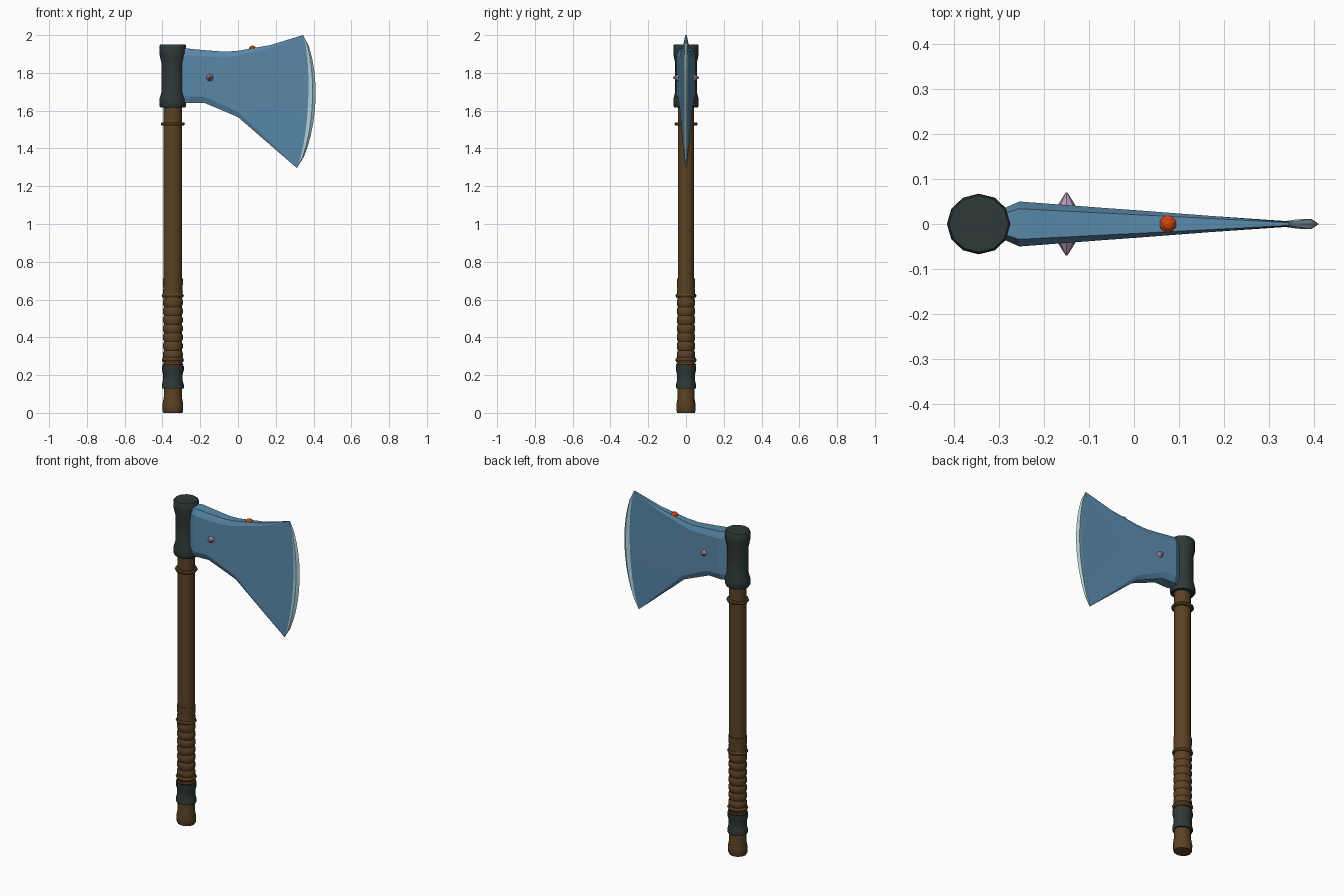
import bpy, bmesh, math
from mathutils import Matrix

if "Cube" in bpy.data.objects:
    bpy.data.objects.remove(bpy.data.objects["Cube"], do_unlink=True)

AXIS = -0.345  # x of the handle


def material(name, r, g, b):
    m = bpy.data.materials.new(name)
    m.use_nodes = True
    m.diffuse_color = (r, g, b, 1)
    m.node_tree.nodes["Principled BSDF"].inputs["Base Color"].default_value = (r, g, b, 1)
    return m


wood = material("brown wood", 0.105, 0.054, 0.018)
iron = material("dark iron", 0.028, 0.040, 0.040)
steel = material("blue steel", 0.10, 0.25, 0.40)
honed = material("pale honed steel", 0.42, 0.62, 0.68)
ember = material("orange gem", 0.62, 0.06, 0.005)
mauve = material("mauve stud", 0.48, 0.30, 0.45)


def finish(bm, name, mat, smooth=None):
    bmesh.ops.remove_doubles(bm, verts=bm.verts, dist=0.00005)
    bmesh.ops.recalc_face_normals(bm, faces=bm.faces)
    mesh = bpy.data.meshes.new(name)
    bm.to_mesh(mesh)
    bm.free()
    mesh.materials.append(mat)
    ob = bpy.data.objects.new(name, mesh)
    bpy.context.collection.objects.link(ob)
    if smooth:
        bpy.ops.object.select_all(action='DESELECT')
        bpy.context.view_layer.objects.active = ob
        ob.select_set(True)
        bpy.ops.object.shade_smooth_by_angle(angle=math.radians(smooth))
    return ob


def skin(bm, loops, caps=True):
    """Join closed loops of points with quads and cap both ends."""
    rings = [[bm.verts.new(p) for p in loop] for loop in loops]
    n = len(rings[0])
    for a, b in zip(rings, rings[1:]):
        for i in range(n):
            j = (i + 1) % n
            bm.faces.new((a[i], a[j], b[j], b[i]))
    if caps:
        bm.faces.new(rings[0])
        bm.faces.new(rings[-1])


def lathe(name, mat, profile, depth=0.92, sides=12):
    """Turn (radius, z) points round the handle axis, flattened in y."""
    turn = [math.tau * i / sides for i in range(sides)]
    bm = bmesh.new()
    skin(bm, [[(AXIS + r * math.cos(a), r * depth * math.sin(a), z) for a in turn]
              for r, z in profile])
    return finish(bm, name, mat, 40)


def ring(name, z, radius, half):
    lathe(name, wood, [(0.04, z - half), (radius - half / 2, z - half), (radius, z),
                       (radius - half / 2, z + half), (0.04, z + half)], 0.96)


# Handle
lathe("shaft", wood, [(0.049, 0.6), (0.049, 1.64)], 0.88)
lathe("pommel", wood, [(0.050, 0), (0.054, 0.008), (0.055, 0.045), (0.048, 0.085), (0.048, 0.15)])

# Wrapped grip with a row of swellings
grip = [(0.049, 0.24)]
start, pitch, count = 0.285, 0.046, 7
for k in range(count):
    z = start + k * pitch
    grip += [(0.047, z), (0.053, z + pitch * 0.3), (0.053, z + pitch * 0.7)]
grip += [(0.048, start + count * pitch), (0.053, 0.64), (0.050, 0.66), (0.053, 0.68), (0.053, 0.712)]
lathe("grip", wood, grip)

ring("neck_ring", 1.53, 0.064, 0.008)
ring("grip_top_ring", 0.62, 0.059, 0.010)
ring("grip_bottom_ring", 0.28, 0.059, 0.012)
ring("collar_ring", 0.255, 0.056, 0.006)

# Iron fittings
lathe("lower_collar", iron, [(0.058, 0.13), (0.058, 0.15), (0.052, 0.17),
                             (0.052, 0.205), (0.058, 0.225), (0.058, 0.248)])
lathe("head_socket", iron, [(0.066, 1.618), (0.071, 1.625), (0.071, 1.66), (0.060, 1.70),
                            (0.060, 1.85), (0.070, 1.895), (0.070, 1.945), (0.066, 1.95)], 0.95)

# Blade: chamfered sections running out to a curved edge
ROWS = 13
TOP, BOTTOM = (0.344, 2.0), (0.312, 1.296)


def arc(t, bulge):
    x = BOTTOM[0] + (TOP[0] - BOTTOM[0]) * t
    return x + bulge * max(0, 4 * t * (1 - t)) ** 0.75, BOTTOM[1] + (TOP[1] - BOTTOM[1]) * t


def section(cheek, low, high, half, rim):
    """Closed loop from front cheek points plus narrower rims above and below."""
    front = [(x, -half, z) for x, z in cheek]
    back = [(x, half, z) for x, z in reversed(cheek)]
    (hx, hz), (lx, lz) = high, low
    return (front + [(hx, -rim, hz), (hx, rim, hz)] + back
            + [(lx, rim, lz), (lx, -rim, lz)])


steps = [i / (ROWS - 1) for i in range(ROWS)]
# x, bottom z, top z, half thickness, chamfer inset
stations = [(-0.30, 1.64, 1.930, 0.030, 0.036),
            (-0.255, 1.64, 1.928, 0.050, 0.036),
            (-0.175, 1.64, 1.920, 0.044, 0.034),
            (-0.07, 1.596, 1.912, 0.036, 0.030),
            (0.0, 1.566, 1.917, 0.031, 0.026),
            (0.17, 1.419, 1.947, 0.018, 0.014)]
loops = []
for x, zb, zt, half, inset in stations:
    cheek = [(x, zb + inset + (zt - zb - 2 * inset) * t) for t in steps]
    loops.append(section(cheek, (x, zb), (x, zt), half, half * 0.68))
loops.append(section([arc(t, 0.045) for t in steps], BOTTOM, TOP, 0.004, 0.003))
bm = bmesh.new()
skin(bm, loops)
finish(bm, "blade", steel, 12)

# Honed cutting edge, a slim lens along the arc
bm = bmesh.new()
lens = []
for t in steps:
    swell = 0.004 + 0.007 * min(1, 6 * t * (1 - t))
    (xi, z), (xm, _), (xo, _) = arc(t, 0.043), arc(t, 0.066), arc(t, 0.082)
    lens.append([(xi, -0.004, z), (xm, -swell, z), (xo, 0, z), (xm, swell, z), (xi, 0.004, z)])
skin(bm, lens)
finish(bm, "cutting_edge", honed)

# Pointed studs on both cheeks
for side, name in ((-1, "front_stud"), (1, "back_stud")):
    bm = bmesh.new()
    bmesh.ops.create_cone(bm, cap_ends=True, segments=8, radius1=0.027, radius2=0.002, depth=0.04,
                          matrix=Matrix.Translation((-0.15, side * 0.05, 1.775))
                          @ Matrix.Rotation(-side * math.pi / 2, 4, 'X'))
    finish(bm, name, mauve)

# Gem set in the top of the blade
bm = bmesh.new()
bmesh.ops.create_uvsphere(bm, u_segments=8, v_segments=6, radius=0.021,
                          matrix=Matrix.Translation((0.076, 0, 1.924))
                          @ Matrix.Rotation(math.pi / 8, 4, 'Z'))
finish(bm, "gem", ember)
